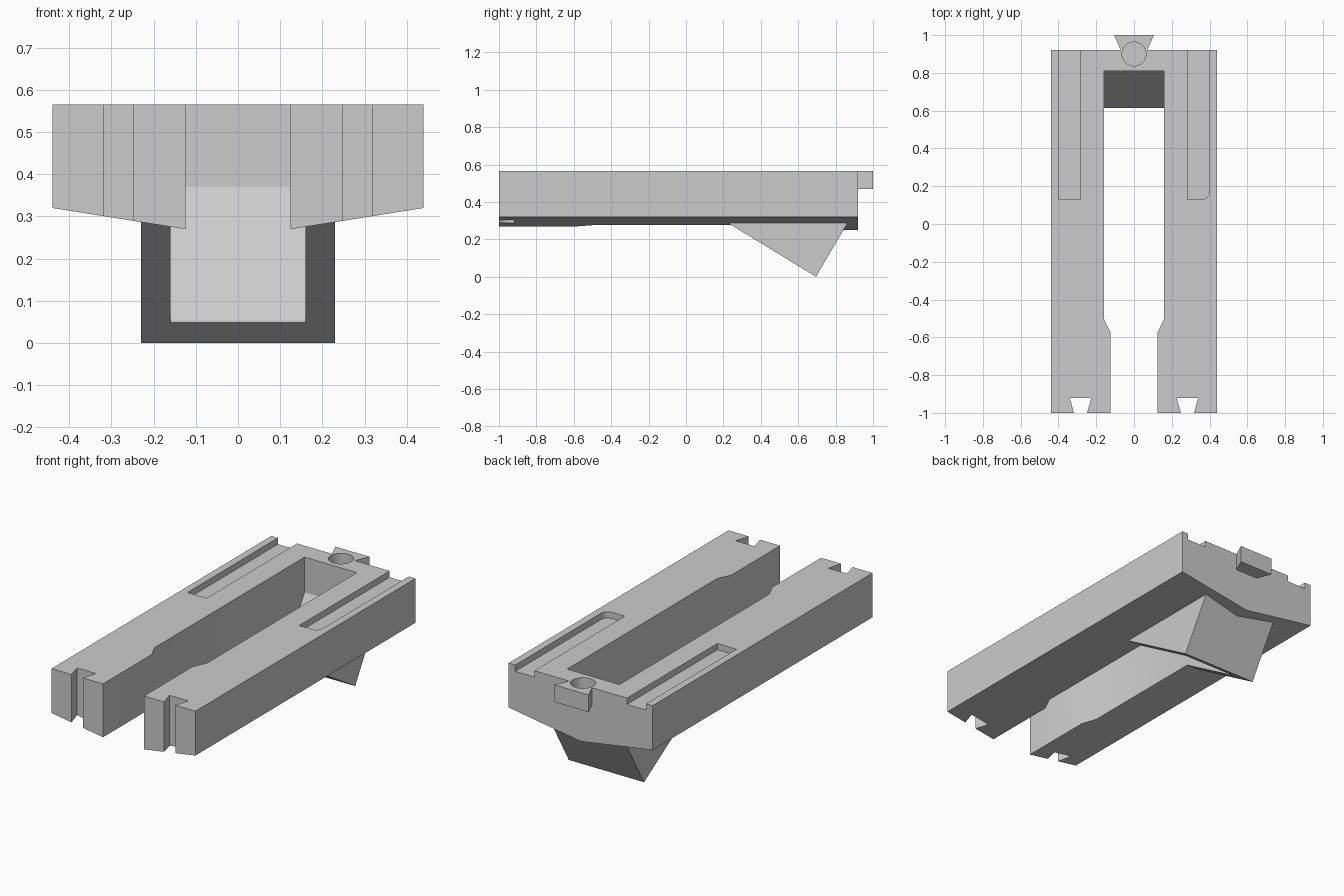
import bpy
import bmesh
from math import cos, sin, pi
from mathutils import Vector

if "Cube" in bpy.data.objects:
    bpy.data.objects.remove(bpy.data.objects["Cube"], do_unlink=True)

grey = bpy.data.materials.new("light grey plastic")
grey.use_nodes = True
grey.diffuse_color = (0.6, 0.6, 0.6, 1)
grey.node_tree.nodes["Principled BSDF"].inputs["Base Color"].default_value = (0.6, 0.6, 0.6, 1)

TOP, BACK, OVER = 0.565, 0.92, 0.7


def prism(name, profile, axis, start, end):
    """Extrude a 2D profile along an axis; the profile uses the other two axes in order."""
    bm = bmesh.new()
    i = "xyz".index(axis)

    def place(p):
        c = list(p)
        c.insert(i, start)
        return bm.verts.new(c)

    face = bm.faces.new([place(p) for p in profile])
    move = Vector((0, 0, 0))
    move[i] = end - start
    new = bmesh.ops.extrude_face_region(bm, geom=[face])["geom"]
    bmesh.ops.translate(bm, vec=move, verts=[v for v in new if isinstance(v, bmesh.types.BMVert)])
    bmesh.ops.recalc_face_normals(bm, faces=bm.faces)
    mesh = bpy.data.meshes.new(name)
    bm.to_mesh(mesh)
    bm.free()
    mesh.materials.append(grey)
    ob = bpy.data.objects.new(name, mesh)
    bpy.context.collection.objects.link(ob)
    return ob


def combine(target, tool, operation):
    """Apply a boolean and discard the tool."""
    tool.hide_render = True
    mod = target.modifiers.new(operation, "BOOLEAN")
    mod.operation, mod.solver, mod.object = operation, "EXACT", tool
    bpy.context.view_layer.objects.active = target
    bpy.ops.object.modifier_apply(modifier=mod.name)
    bpy.data.objects.remove(tool, do_unlink=True)


def mirrored(half):
    return half + [(-x, y) for x, y in reversed(half)]


# long body with a shallow V underside
body = prism("forked_body", [(-0.44, TOP), (0.44, TOP), (0.44, 0.32), (0, 0.25), (-0.44, 0.32)],
             "y", -1, BACK)

# triangular chute hanging under the rear
chute = prism("chute", [(0.22, 0.29), (0.695, 0), (0.865, 0.29), (0.865, 0.4), (0.22, 0.4)],
              "x", -0.23, 0.23)
combine(body, chute, "UNION")

# dovetail tab on the back
tab = prism("dovetail_tab", mirrored([(0.055, 0.88), (0.07, BACK), (0.105, 1)]), "z", 0.47, TOP)
combine(body, tab, "UNION")

# central slot, narrower at the open front
slot = prism("slot_cutter", mirrored([(0.125, -1.1), (0.125, -0.575), (0.16, -0.5), (0.16, 0.4)]),
             "z", -0.1, OVER)
combine(body, slot, "DIFFERENCE")

# rear of the slot, sloping down through the chute
slope = prism("slope_cutter", [(0.3, OVER), (0.81, OVER), (0.81, 0.37), (0.615, 0.053),
                               (0.615, -0.1), (0.3, -0.1)], "x", -0.16, 0.16)
combine(body, slope, "DIFFERENCE")

# dovetail notches in the fork ends
for side in (-1, 1):
    notch = [(side * 0.283 + x, y)
             for x, y in mirrored([(0.03, -1.02), (0.035, -1), (0.057, -0.92)])]
    combine(body, prism("notch_cutter", notch, "z", 0, OVER), "DIFFERENCE")

# shallow top grooves, the left one with a rounded outer corner
r = 0.04
corner = [(0.4 - r + r * sin(a), 0.13 + r - r * cos(a)) for a in [k * pi / 16 for k in range(9)]]
left = [(0.4, 1.05), (0.283, 1.05), (0.283, 0.13)] + corner
right = [(-0.4, 1.05), (-0.283, 1.05), (-0.283, 0.13), (-0.4, 0.13)]
for outline in (left, right):
    combine(body, prism("groove_cutter", outline, "z", TOP - 0.035, OVER), "DIFFERENCE")

# round blind hole at the tab
ring = [(0.063 * cos(k * pi / 20), 0.9 + 0.063 * sin(k * pi / 20)) for k in range(40)]
combine(body, prism("hole_cutter", ring, "z", TOP - 0.06, OVER), "DIFFERENCE")

# keep edges crisp, curves smooth
bpy.ops.object.select_all(action="DESELECT")
body.select_set(True)
bpy.context.view_layer.objects.active = body
bpy.ops.object.shade_smooth_by_angle()
